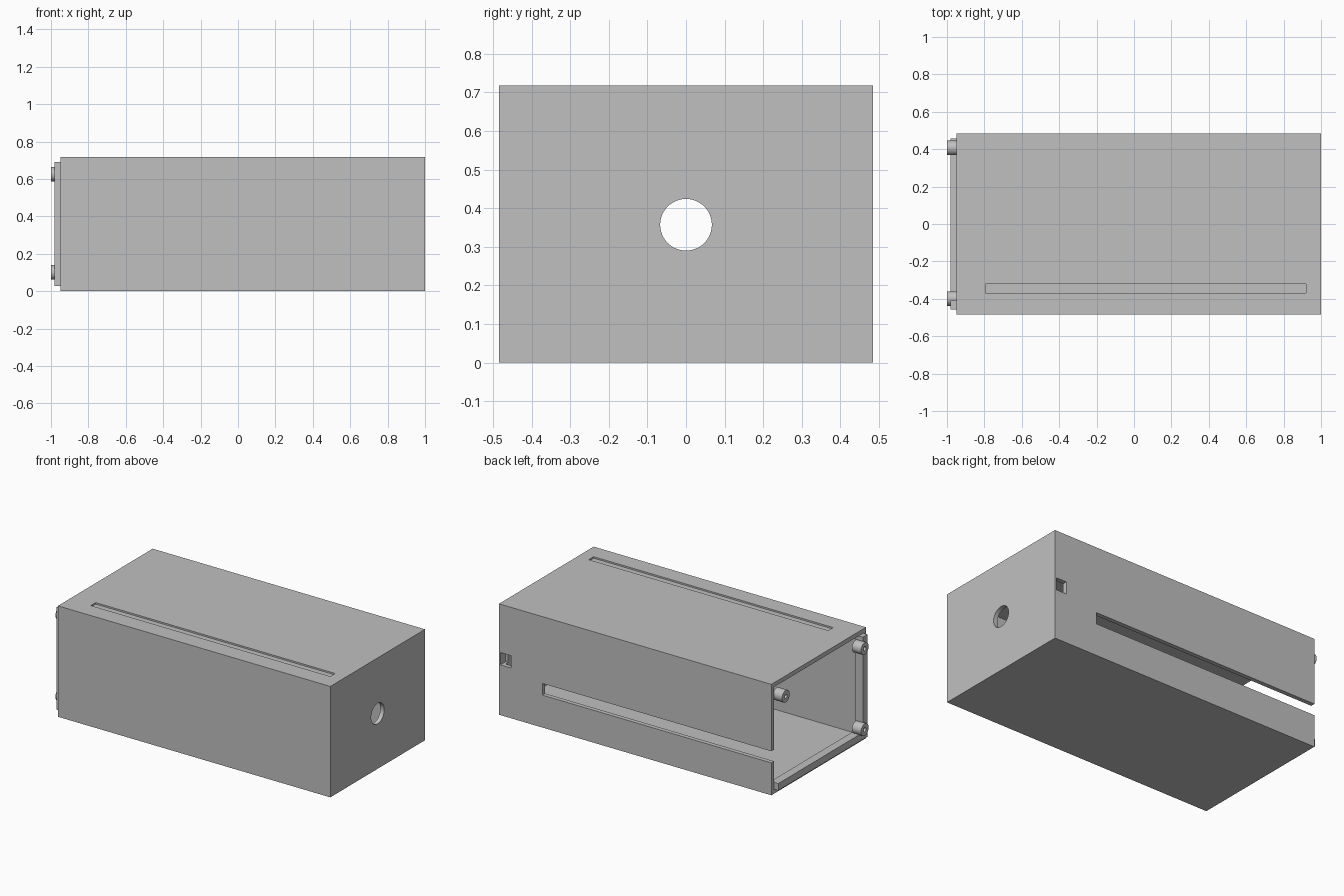
import bpy
import math

if "Cube" in bpy.data.objects:
    bpy.data.objects.remove(bpy.data.objects["Cube"], do_unlink=True)

grey = bpy.data.materials.new("light_grey")
grey.use_nodes = True
colour = (0.527, 0.527, 0.527, 1)
grey.diffuse_color = colour
grey.node_tree.nodes["Principled BSDF"].inputs["Base Color"].default_value = colour


def box(name, low, high):
    """Axis-aligned box between two corners."""
    bpy.ops.mesh.primitive_cube_add(size=1)
    ob = bpy.context.object
    ob.name = name
    for v in ob.data.vertices:
        v.co = [high[i] if v.co[i] > 0 else low[i] for i in range(3)]
    ob.data.materials.append(grey)
    return ob


def rod(name, radius, x0, x1, y, z):
    """Round bar along x."""
    bpy.ops.mesh.primitive_cylinder_add(
        vertices=48, radius=radius, depth=x1 - x0,
        location=((x0 + x1) / 2, y, z), rotation=(0, math.pi / 2, 0))
    ob = bpy.context.object
    ob.name = name
    ob.data.materials.append(grey)
    return ob


def cut(ob, cutters):
    """Subtract the cutters, bake the result and remove them."""
    for c in cutters:
        c.hide_render = True
        mod = ob.modifiers.new("cut", "BOOLEAN")
        mod.operation = "DIFFERENCE"
        mod.solver = "EXACT"
        mod.object = c
    graph = bpy.context.evaluated_depsgraph_get()
    mesh = bpy.data.meshes.new_from_object(ob.evaluated_get(graph))
    ob.modifiers.clear()
    ob.data = mesh
    for c in cutters:
        bpy.data.objects.remove(c, do_unlink=True)


def smooth(ob):
    bpy.ops.object.select_all(action="DESELECT")
    ob.select_set(True)
    bpy.context.view_layer.objects.active = ob
    bpy.ops.object.shade_smooth_by_angle(angle=math.radians(30))


OPEN, W, H, T = -0.95, 0.484, 0.718, 0.028

# Hollow case, open at one end
case = box("case", (OPEN, -W, 0), (1, W, H))
cut(case, [
    box("cavity", (-1.2, T - W, T), (1 - T, W - T, H - T)),
    rod("cable_hole", 0.067, 0.9, 1.1, 0, 0.357),
    box("top_groove", (-0.795, -0.37, H - 0.01), (0.92, -0.32, 0.8)),
    box("back_slot", (-1.2, 0.4, 0.21), (0.69, 0.6, 0.285)),
    box("back_notch", (0.915, 0.43, 0.325), (0.99, 0.6, 0.405)),
])
smooth(case)

# Locating lips inside the front wall and the floor
box("front_lip", (-0.98, T - W, T), (-0.925, -0.41, H - T))
box("bottom_lip", (-0.98, -0.41, T), (-0.925, W - T, T + 0.045))

# Round bosses with a small blind hole
for name, y, z in (("upper_back_boss", 0.407, 0.625),
                   ("upper_front_boss", -0.4, 0.625),
                   ("lower_front_boss", -0.4, 0.1)):
    boss = rod(name, 0.039, -1, -0.935, y, z)
    cut(boss, [rod("boss_hole", 0.013, -1.1, -0.96, y, z)])
    smooth(boss)
